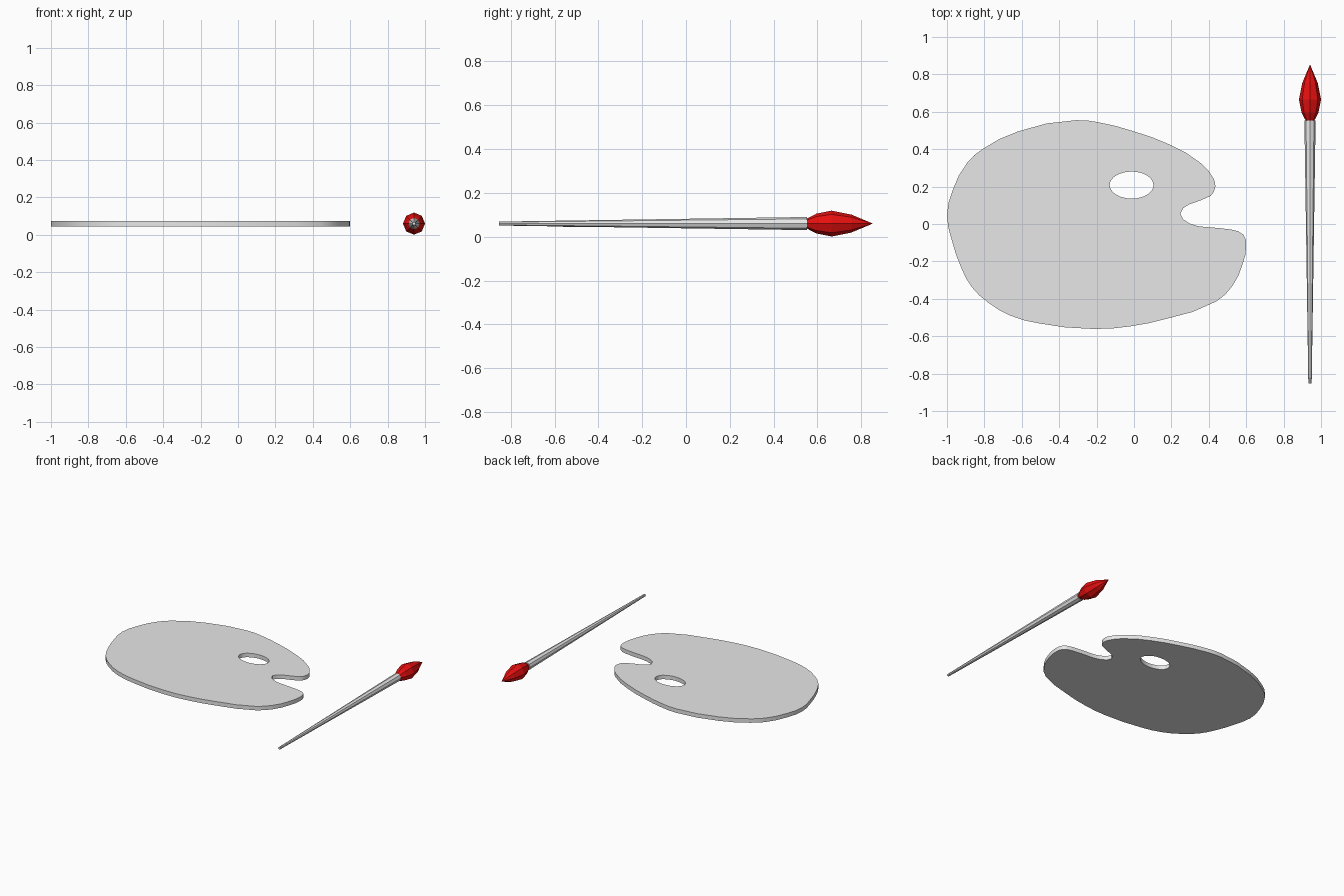
import bpy, bmesh
from math import sin, cos, pi, radians
from mathutils import Vector

cube = bpy.data.objects.get("Cube")
if cube:
    bpy.data.objects.remove(cube, do_unlink=True)

MID_HEIGHT = 0.06
BRUSH_X = 0.941


def make_material(name, colour):
    material = bpy.data.materials.new(name)
    material.use_nodes = True
    material.diffuse_color = colour
    material.node_tree.nodes["Principled BSDF"].inputs["Base Color"].default_value = colour
    return material


def add_closed_spline(curve, points):
    spline = curve.splines.new("BEZIER")
    spline.bezier_points.add(len(points) - 1)
    for bezier_point, (x, y) in zip(spline.bezier_points, points):
        bezier_point.co = (x, y, 0)
        bezier_point.handle_left_type = bezier_point.handle_right_type = "AUTO"
    spline.use_cyclic_u = True
    spline.resolution_u = 2


def lathe_along_y(name, profile, sides, material):
    """Sweep (y, radius) pairs around the brush axis; zero radius makes a tip."""
    bm = bmesh.new()
    rings = []
    for y, radius in profile:
        count = sides if radius > 0 else 1
        rings.append([bm.verts.new((radius * sin(2 * pi * i / sides), y,
                                    radius * cos(2 * pi * i / sides)))
                      for i in range(count)])
    for near, far in zip(rings, rings[1:]):
        for i in range(sides):
            j = (i + 1) % sides
            if len(far) == 1:
                bm.faces.new((near[i], near[j], far[0]))
            else:
                bm.faces.new((near[i], near[j], far[j], far[i]))
    for ring in (rings[0], rings[-1]):
        if len(ring) > 1:
            bm.faces.new(ring)
    bmesh.ops.recalc_face_normals(bm, faces=bm.faces)
    mesh = bpy.data.meshes.new(name)
    bm.to_mesh(mesh)
    bm.free()
    mesh.materials.append(material)
    obj = bpy.data.objects.new(name, mesh)
    obj.location = Vector((BRUSH_X, 0, MID_HEIGHT))
    bpy.context.collection.objects.link(obj)
    return obj


grey = make_material("pale grey", (0.8, 0.8, 0.8, 1))
red = make_material("paint red", (0.8, 0.005, 0.005, 1))

# Palette board: kidney outline with a thumb notch and an oval hole
outline = [
    (-1, .045), (-.97, .18), (-.89, .33), (-.81, .4), (-.62, .495),
    (-.31, .555), (-.195, .545), (0, .495), (.19, .425), (.36, .323),
    (.425, .243), (.435, .2), (.41, .15), (.295, .105), (.248, .056),
    (.297, .003), (.38, -.016), (.52, -.03), (.585, -.057), (.6, -.115),
    (.58, -.217), (.527, -.33), (.44, -.414), (.18, -.505), (-.025, -.548),
    (-.217, -.561), (-.515, -.53), (-.66, -.49), (-.78, -.42),
    (-.865, -.34), (-.92, -.243), (-.975, -.083),
]
hole = [(-.013 + .117 * cos(2 * pi * i / 16), .208 + .072 * sin(2 * pi * i / 16))
        for i in range(16)]
curve = bpy.data.curves.new("palette_board", "CURVE")
curve.dimensions = "2D"
curve.fill_mode = "BOTH"
curve.extrude = 0.015
add_closed_spline(curve, outline)
add_closed_spline(curve, hole)
curve.materials.append(grey)
palette = bpy.data.objects.new("palette_board", curve)
palette.location.z = MID_HEIGHT
bpy.context.collection.objects.link(palette)
bpy.ops.object.select_all(action="DESELECT")
palette.select_set(True)
bpy.context.view_layer.objects.active = palette
bpy.ops.object.convert(target="MESH")
bpy.ops.object.shade_smooth_by_angle(angle=radians(40))

# Brush: tapered handle and pointed bristles
lathe_along_y("brush_handle", [(-.853, .009), (.553, .03)], 8, grey)
lathe_along_y("brush_bristles",
              [(.548, .02), (.562, .028), (.595, .045), (.665, .059),
               (.755, .041), (.853, 0)], 8, red)
